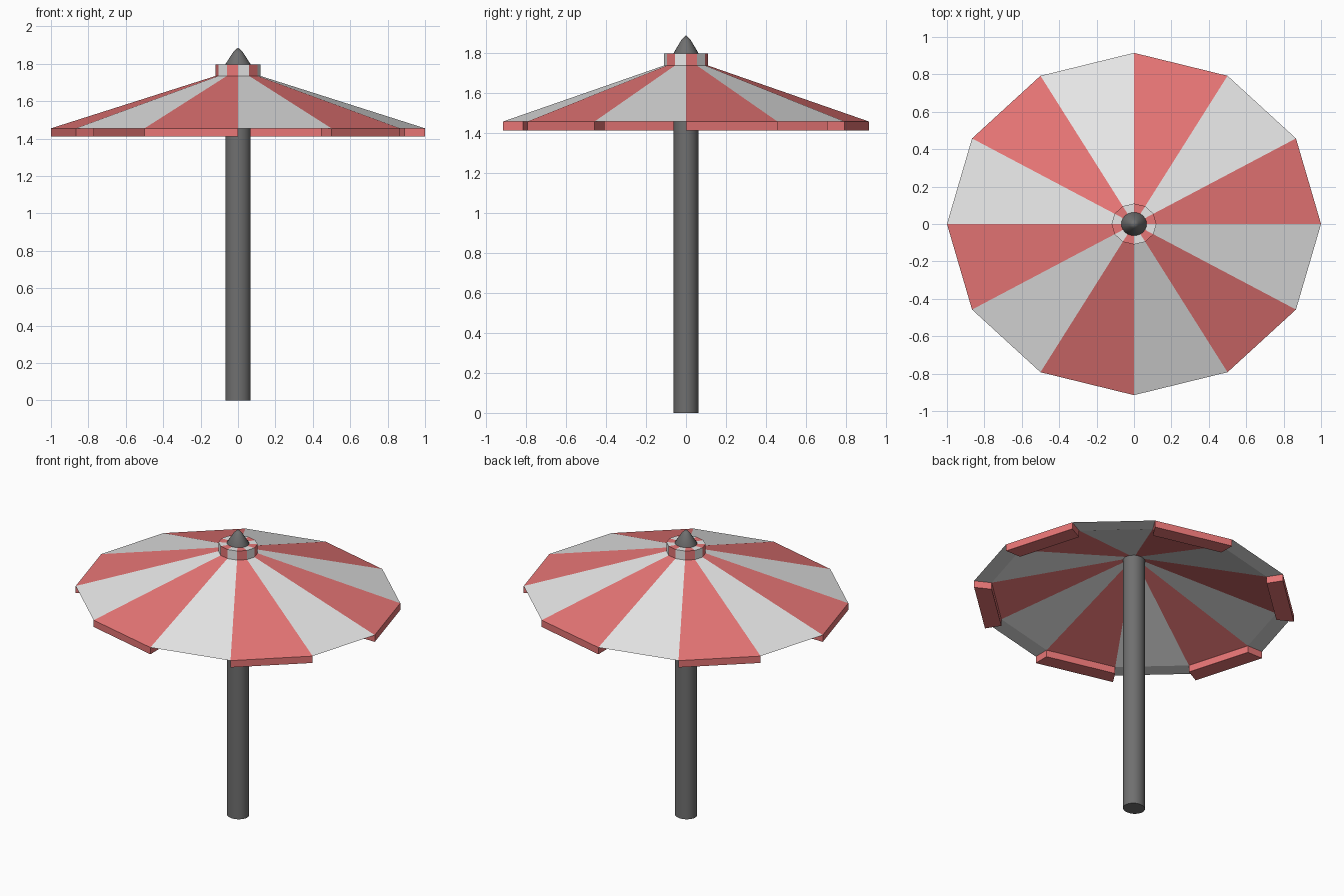
import bpy, bmesh, math

cube = bpy.data.objects.get("Cube")
if cube:
    bpy.data.objects.remove(cube, do_unlink=True)

DEPTH = 0.915  # the parasol is slightly narrower in y
SIDES = 12


def material(name, color):
    mat = bpy.data.materials.new(name)
    mat.use_nodes = True
    mat.diffuse_color = (*color, 1)
    mat.node_tree.nodes["Principled BSDF"].inputs["Base Color"].default_value = (*color, 1)
    return mat


red = material("red fabric", (0.8, 0.18, 0.18))
white = material("white fabric", (0.8, 0.8, 0.8))
metal = material("dark grey metal", (0.16, 0.16, 0.16))


def make_object(name, bm, mats):
    bmesh.ops.recalc_face_normals(bm, faces=bm.faces)
    mesh = bpy.data.meshes.new(name)
    bm.to_mesh(mesh)
    bm.free()
    for mat in mats:
        mesh.materials.append(mat)
    obj = bpy.data.objects.new(name, mesh)
    bpy.context.collection.objects.link(obj)
    return obj


def ring(bm, radius, z, sides):
    if radius == 0:
        return [bm.verts.new((0, 0, z))] * sides
    step = math.tau / sides
    return [bm.verts.new((radius * math.cos(i * step), DEPTH * radius * math.sin(i * step), z))
            for i in range(sides)]


def panel(bm, rings, i):
    """One sector of bands between neighbouring rings."""
    j = (i + 1) % len(rings[0])
    faces = []
    for a, b in zip(rings, rings[1:]):
        corners = list(dict.fromkeys((a[i], a[j], b[j], b[i])))
        faces.append(bm.faces.new(corners))
    return faces


# Striped canopy: collar top, collar side, slope, then rim and lining
bm = bmesh.new()
outer = [ring(bm, r, z, SIDES) for r, z in ((0.05, 1.795), (0.12, 1.795), (0.12, 1.735), (1, 1.455))]
lining = [ring(bm, r, z, SIDES) for r, z in ((0.89, 1.455), (0.05, 1.72))]
flap = [ring(bm, r, 1.41, SIDES) for r in (1, 0.89)]
for i in range(SIDES):
    is_red = i % 2 == 0
    # Red sectors carry a thick flap hanging from the rim
    faces = panel(bm, outer + (flap if is_red else []) + lining, i)
    if is_red:
        for k in (i, (i + 1) % SIDES):
            faces.append(bm.faces.new((outer[-1][k], flap[0][k], flap[1][k], lining[0][k])))
    for face in faces:
        face.material_index = 0 if is_red else 1
bmesh.ops.delete(bm, geom=[v for v in bm.verts if not v.link_faces], context='VERTS')
make_object("canopy", bm, (red, white))


def lathe(name, profile, sides=24):
    bm = bmesh.new()
    rings = [ring(bm, r, z, sides) for r, z in profile]
    for i in range(sides):
        panel(bm, rings, i)
    obj = make_object(name, bm, (metal,))
    bpy.ops.object.select_all(action='DESELECT')
    obj.select_set(True)
    bpy.context.view_layer.objects.active = obj
    bpy.ops.object.shade_smooth_by_angle(angle=math.radians(35))


# Pole and pointed finial
lathe("pole", ((0, 0), (0.068, 0), (0.068, 1.79), (0, 1.79)))
lathe("finial", ((0, 1.79), (0.068, 1.79), (0.068, 1.797), (0.026, 1.862), (0, 1.887)))
